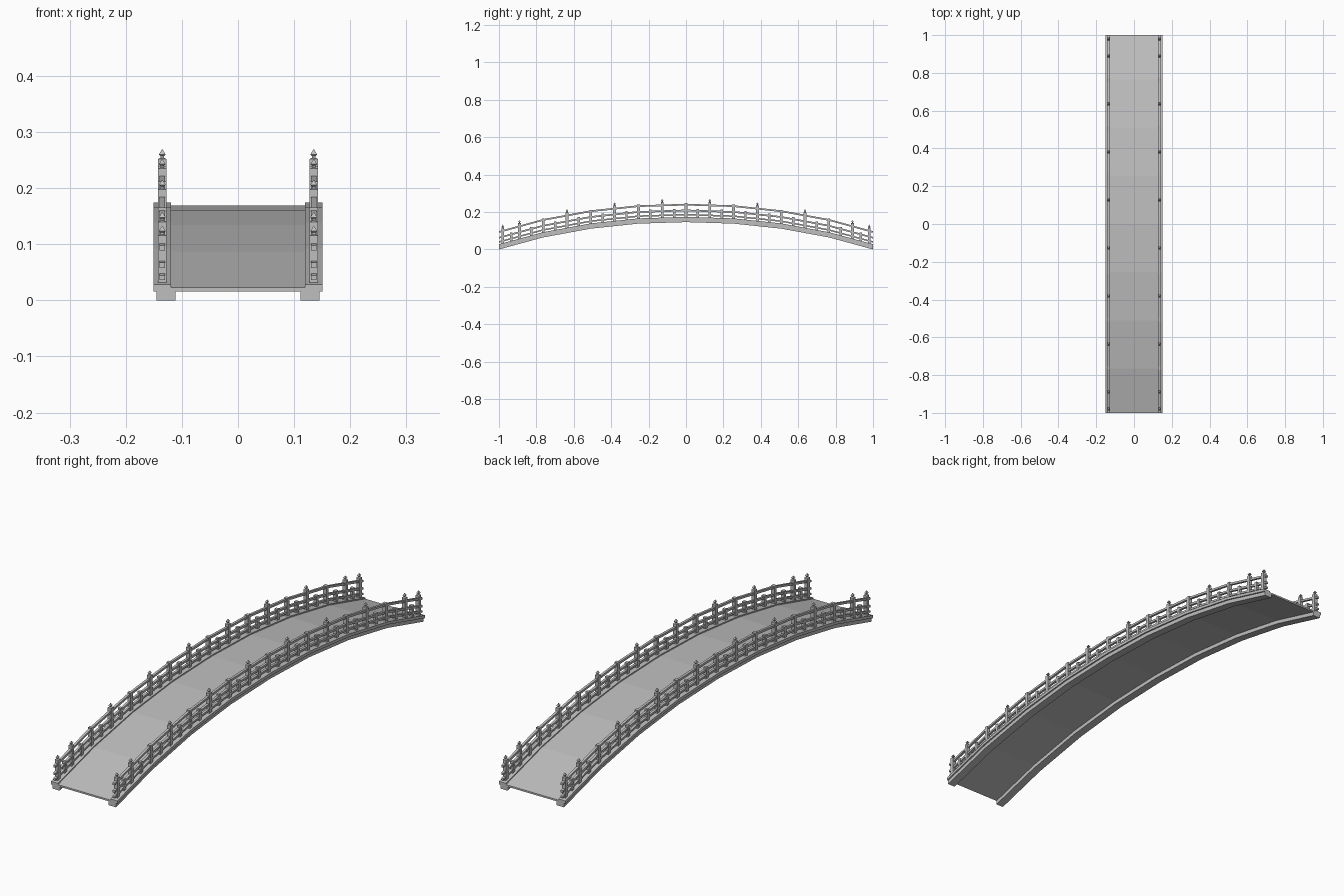
import bpy
import bmesh

cube = bpy.data.objects.get("Cube")
if cube:
    bpy.data.objects.remove(cube)

stone = bpy.data.materials.new("pale_grey")
stone.use_nodes = True
grey = (0.52, 0.52, 0.52, 1)
stone.diffuse_color = grey
stone.node_tree.nodes["Principled BSDF"].inputs["Base Color"].default_value = grey

# Faceted arch: distance from the middle and rise at each joint
HALF = [(0.0, 0.146), (0.255, 0.138), (0.51, 0.111), (0.765, 0.064), (1.0, 0.0)]
ARCH = [(-y, r) for y, r in reversed(HALF[1:])] + HALF
CURB_TOP = 0.028
RAIL_X = 0.135


def rise(y):
    for (y0, r0), (y1, r1) in zip(ARCH, ARCH[1:]):
        if y0 <= y <= y1:
            return r0 + (r1 - r0) * (y - y0) / (y1 - y0)
    return 0.0


def finish(name, bm):
    bmesh.ops.recalc_face_normals(bm, faces=bm.faces)
    mesh = bpy.data.meshes.new(name)
    bm.to_mesh(mesh)
    bm.free()
    mesh.materials.append(stone)
    obj = bpy.data.objects.new(name, mesh)
    bpy.context.collection.objects.link(obj)
    return obj


def sweep(name, x0, x1, z0, z1):
    """Rectangular section carried along the arch."""
    bm = bmesh.new()
    rings = []
    for y, r in ARCH:
        corners = [(x0, z0), (x1, z0), (x1, z1), (x0, z1)]
        rings.append([bm.verts.new((x, y, z + r)) for x, z in corners])
    for a, b in zip(rings, rings[1:]):
        for i in range(4):
            j = (i + 1) % 4
            bm.faces.new((a[i], a[j], b[j], b[i]))
    bm.faces.new(rings[0])
    bm.faces.new(rings[-1])
    return finish(name, bm)


def turned(bm, x, y, base, profile):
    """Square post built from (half width, height) steps."""
    rings = []
    for w, h in profile:
        rings.append([bm.verts.new((x + sx * w, y + sy * w, base + h))
                      for sx, sy in ((-1, -1), (1, -1), (1, 1), (-1, 1))])
    for a, b in zip(rings, rings[1:]):
        for i in range(4):
            j = (i + 1) % 4
            bm.faces.new((a[i], a[j], b[j], b[i]))
    bm.faces.new(rings[0])
    bm.faces.new(rings[-1])


# Walking surface
sweep("deck", -0.122, 0.122, 0.016, 0.023)

FINIAL_POST = [(0.0075, -0.004), (0.0075, 0.082), (0.003, 0.084), (0.003, 0.087),
               (0.006, 0.090), (0.0005, 0.099)]
PLAIN_POST = [(0.0075, -0.004), (0.0075, 0.073)]
BALUSTER = [(0.0065, -0.004), (0.0065, 0.045)]

STEP = 0.0636
finial_ys = [s * y for s in (-1, 1) for y in (0.98, 0.89, 10 * STEP, 6 * STEP, 2 * STEP)]
plain_ys = [i * 4 * STEP for i in range(-3, 4)]
baluster_ys = [i * STEP for i in range(-13, 14, 2)] + [-0.935, 0.935]
KINDS = [("finial_posts", finial_ys, FINIAL_POST),
         ("plain_posts", plain_ys, PLAIN_POST),
         ("balusters", baluster_ys, BALUSTER)]

RAILS = [("lower_rail", 0.008, 0.016), ("middle_rail", 0.030, 0.039), ("top_rail", 0.061, 0.070)]

for side, s in (("left", 1), ("right", -1)):
    # Beam and curb along each edge
    sweep(side + "_beam", s * 0.111, s * 0.145, 0.0, 0.016)
    sweep(side + "_curb", s * 0.119, s * 0.151, 0.016, CURB_TOP)
    # Horizontal rails
    for name, z0, z1 in RAILS:
        sweep(f"{side}_{name}", s * (RAIL_X - 0.005), s * (RAIL_X + 0.005),
              CURB_TOP + z0, CURB_TOP + z1)
    # Uprights
    for name, ys, profile in KINDS:
        bm = bmesh.new()
        for y in ys:
            turned(bm, s * RAIL_X, y, CURB_TOP + rise(y), profile)
        finish(f"{side}_{name}", bm)
